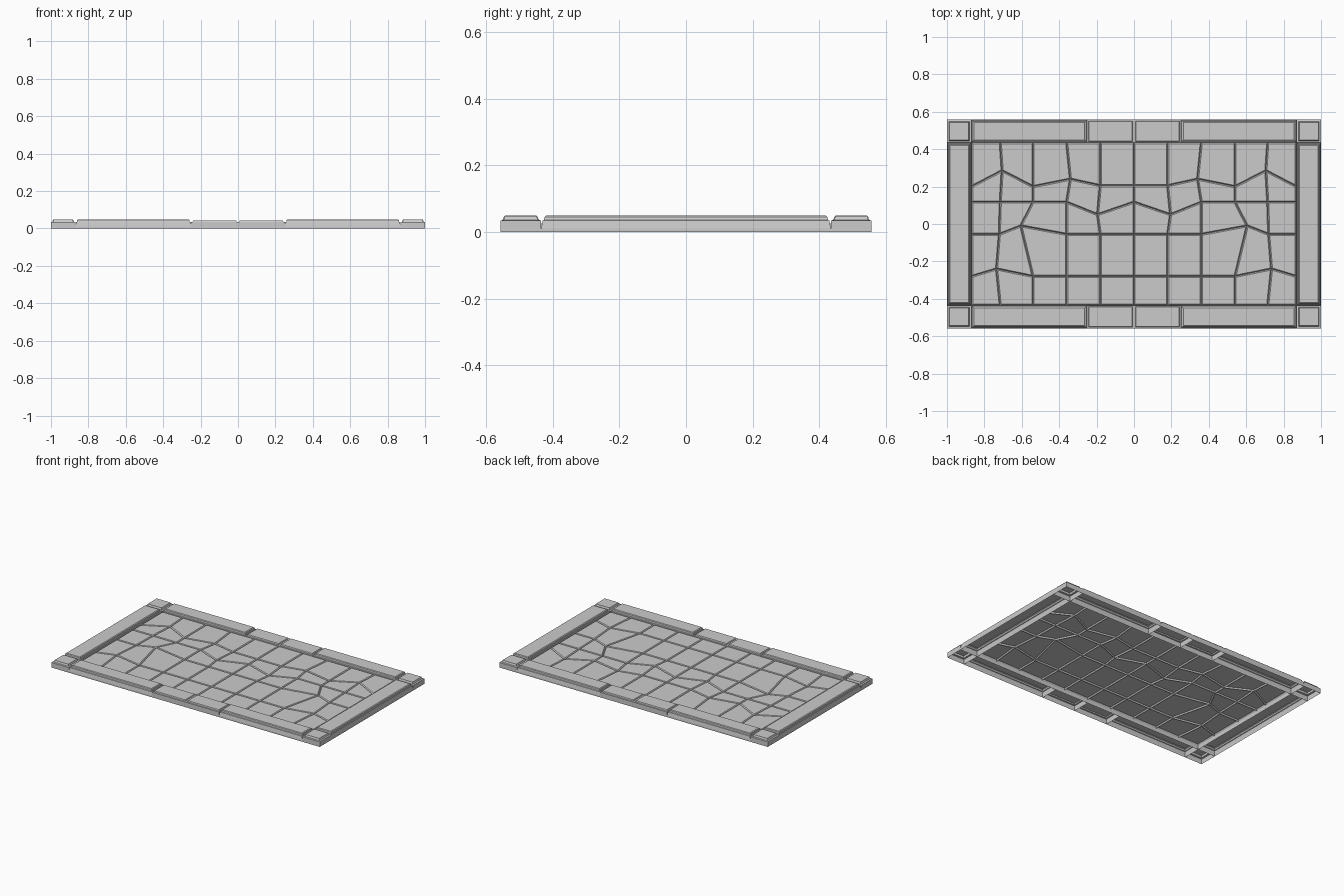
import bpy, bmesh

if "Cube" in bpy.data.objects:
    bpy.data.objects.remove(bpy.data.objects["Cube"])


def make_object(name, bm):
    bmesh.ops.recalc_face_normals(bm, faces=bm.faces)
    # open shells: make sure the tops face upward
    if sum(f.normal.z * f.calc_area() for f in bm.faces) < 0:
        bmesh.ops.reverse_faces(bm, faces=bm.faces)
    me = bpy.data.meshes.new(name)
    bm.to_mesh(me)
    bm.free()
    ob = bpy.data.objects.new(name, me)
    bpy.context.collection.objects.link(ob)
    return ob


def block(name, xa, xb, ya, yb, profile):
    """Open-bottomed stone block; profile is a list of (inset, height) rings."""
    x0, x1 = sorted((xa, xb))
    y0, y1 = sorted((ya, yb))
    bm = bmesh.new()
    prev = None
    for i, z in profile:
        ring = [bm.verts.new(p) for p in ((x0 + i, y0 + i, z), (x1 - i, y0 + i, z),
                                          (x1 - i, y1 - i, z), (x0 + i, y1 - i, z))]
        if prev:
            for k in range(4):
                n = (k + 1) % 4
                bm.faces.new((prev[k], prev[n], ring[n], ring[k]))
        prev = ring
    bm.faces.new(prev)
    return make_object(name, bm)


X, XI, XM = 1.0, 0.87, 0.25
Y, YI = 0.558, 0.435
CORNER = [(0, 0), (0, 0.034), (0.010, 0.036), (0.014, 0.048)]
LOW = [(0, 0), (0, 0.034), (0.007, 0.036), (0.010, 0.043)]
LONG = [(0, 0), (0, 0.010), (0.004, 0.034), (0.008, 0.036), (0.010, 0.045), (0.015, 0.049)]

# Border blocks, mirrored to all sides
for sx, xn in ((-1, "left"), (1, "right")):
    block(f"side_kerb_{xn}", sx * XI, sx * X, -YI, YI, LONG)
    for sy, yn in ((-1, "front"), (1, "back")):
        tag = f"{yn}_{xn}"
        block(f"corner_block_{tag}", sx * XI, sx * X, sy * YI, sy * Y, CORNER)
        block(f"long_kerb_{tag}", sx * XM, sx * XI, sy * YI, sy * Y, LONG)
        block(f"low_kerb_{tag}", 0, sx * XM, sy * YI, sy * Y, LOW)

# Irregular paving: joint lines of the left half, mirrored to the right
rows = [
    [(-.868, .435), (-.715, .435), (-.54, .435), (-.36, .435), (-.18, .435), (0, .435)],
    [(-.868, .20), (-.705, .285), (-.54, .20), (-.34, .24), (-.18, .205), (0, .205)],
    [(-.868, .117), (-.715, .117), (-.54, .117), (-.36, .117), (-.195, .05), (0, .117)],
    [(-.868, -.055), (-.72, -.055), (-.605, -.01), (-.36, -.055), (-.18, -.055), (0, -.055)],
    [(-.868, -.28), (-.735, -.24), (-.54, -.28), (-.36, -.28), (-.18, -.28), (0, -.28)],
    [(-.868, -.435), (-.715, -.435), (-.54, -.435), (-.36, -.435), (-.18, -.435), (0, -.435)],
]
FLOOR_Z, RAISE = 0.024, 0.009
bm = bmesh.new()
grid = []
for r in rows:
    full = r + [(-x, y) for x, y in reversed(r[:-1])]
    grid.append([bm.verts.new((x, y, FLOOR_Z)) for x, y in full])
slabs = []
for a, b in zip(grid, grid[1:]):
    for i in range(len(a) - 1):
        slabs.append(bm.faces.new((b[i], b[i + 1], a[i + 1], a[i])))
bm.normal_update()
# Skirt around the floor, then raise each slab above its joints
rim = [e for e in bm.edges if e.is_boundary]
new = bmesh.ops.extrude_edge_only(bm, edges=rim)["geom"]
for v in new:
    if isinstance(v, bmesh.types.BMVert):
        v.co.z = 0.004
bm.normal_update()
bmesh.ops.inset_individual(bm, faces=slabs, thickness=0.006, depth=RAISE, use_even_offset=True)
make_object("paving_slabs", bm)
